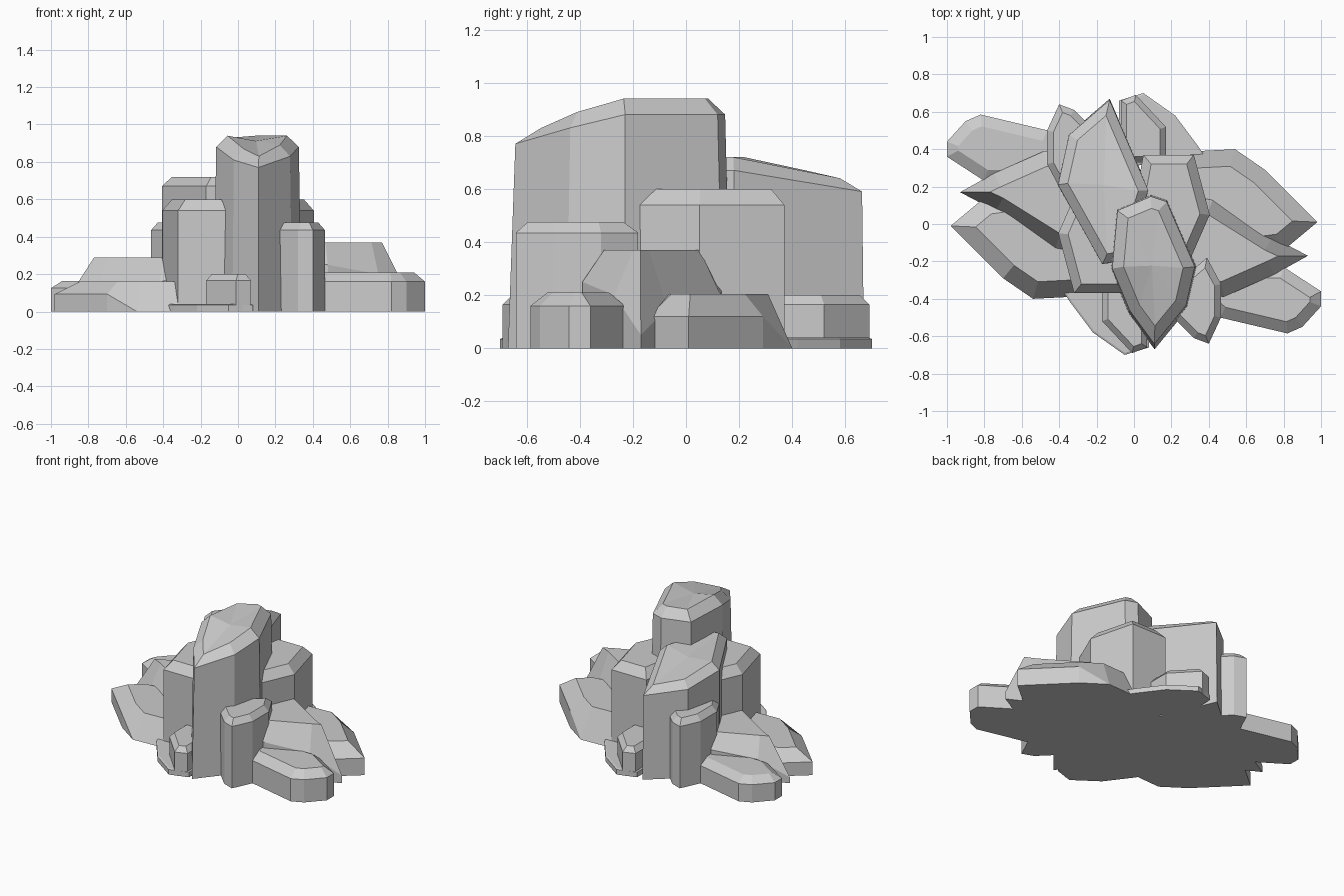
import bpy, bmesh
from mathutils import Vector

if "Cube" in bpy.data.objects:
    bpy.data.objects.remove(bpy.data.objects["Cube"])


def inset_ring(pts, d):
    """Move each corner of a counter-clockwise outline inward by d."""
    out = []
    for i, p in enumerate(pts):
        a = (p - pts[i - 1]).normalized()
        b = (pts[(i + 1) % len(pts)] - p).normalized()
        n1, n2 = Vector((-a.y, a.x)), Vector((-b.y, b.x))
        m = (n1 + n2).normalized()
        out.append(p + m * d * min(2.0, 1 / max(0.2, m.dot(n1))))
    return out


def rock(name, outline, inset, rise=None, top=None, taper=1.0, turn=False, zs=1.0):
    """Prism with a chamfered top; outline points are (x, y, rim height)."""
    s = -1 if turn else 1
    pts = [Vector((x * s, y * s)) for x, y, _ in outline]
    rim = [z * zs for _, _, z in outline]
    area = sum(pts[i - 1].cross(pts[i]) for i in range(len(pts)))
    if area < 0:
        pts.reverse()
        rim.reverse()
    c = sum(pts, Vector((0, 0))) / len(pts)
    mid = [c + (p - c) * taper for p in pts]
    cap = inset_ring(mid, inset)
    tops = [top * zs if top else z + rise * zs for z in rim]
    rings = [(pts, [0] * len(pts)), (mid, rim), (cap, tops)]
    bm = bmesh.new()
    vs = [[bm.verts.new((p.x, p.y, z)) for p, z in zip(*r)] for r in rings]
    n = len(pts)
    bm.faces.new(vs[0][::-1])
    for lo, hi in zip(vs, vs[1:]):
        for i in range(n):
            j = (i + 1) % n
            bm.faces.new((lo[i], lo[j], hi[j], hi[i]))
    lid = bm.faces.new(vs[-1])
    if max(tops) - min(tops) > 0.01:
        bmesh.ops.poke(bm, faces=[lid])
    bmesh.ops.remove_doubles(bm, verts=bm.verts, dist=0.0005)
    bmesh.ops.recalc_face_normals(bm, faces=bm.faces)
    me = bpy.data.meshes.new(name)
    bm.to_mesh(me)
    bm.free()
    bpy.context.collection.objects.link(bpy.data.objects.new(name, me))


def flat(points, z):
    return [(x, y, z) for x, y in points]


# Tall central rock and its lower partner behind
rock("tall_rock", [(-.10, .09, .87), (.09, .17, .88), (.18, .14, .88), (.34, -.23, .88),
                   (.29, -.45, .83), (.11, -.67, .77), (-.03, -.48, .81), (-.13, -.24, .88)],
     .06, rise=.06, taper=.94)
rock("back_tall_rock", [(-.13, .67, .59), (-.35, .48, .62), (-.41, .21, .67),
                        (-.17, -.22, .67), (-.04, -.2, .67), (.08, .18, .67)],
     .05, rise=.05, taper=.985)

# Rocks that repeat turned half way round; the low ones are flatter on the left
shoulder = flat([(.05, .37), (.32, .37), (.405, .05), (.30, -.19), (.1, -.19), (0, .1)], .54)
pillar = flat([(.39, -.18), (.465, -.32), (.465, -.5), (.40, -.64), (.32, -.61),
               (.21, -.5), (.25, -.3)], .435)
pebble = flat([(.17, .33), (.17, .52), (.01, .69), (-.07, .66), (-.07, .33)], .165)
plate = flat([(.38, .36), (.34, .42), (.22, .58), (.05, .70), (-.08, .66), (-.08, .3)], .035)
ledge = [(.98, .01, .12), (.80, -.14, .12), (.5, -.18, .12), (.15, -.1, .12),
         (.15, .38, 0), (.54, .40, 0), (.70, .29, .12)]
wedge = [(.93, -.17, .05), (.75, -.27, .2), (.48, -.39, .25), (.2, -.36, .3),
         (.2, .15, .3), (.42, .13, .2), (.74, -.07, .15)]
slab = flat([(.8, -.23), (1, -.36), (1, -.44), (.9, -.55), (.82, -.585), (.46, -.5),
             (.35, -.4), (.45, -.23)], .16)

for side, turn, zs in (("right", False, 1.0), ("left", True, .78)):
    rock(side + "_shoulder_rock", shoulder, .05, top=.6, turn=turn)
    rock(side + "_pillar_rock", pillar, .035, top=.475, turn=turn)
    rock(side + "_pebble", pebble, .03, top=.2, turn=turn)
    rock(side + "_base_plate", plate, .01, top=.04, turn=turn)
    rock(side + "_ledge_rock", ledge, .09, top=.205, turn=turn, zs=zs)
    rock(side + "_wedge_rock", wedge, .08, top=.37, turn=turn, zs=zs)
    rock(side + "_slab_rock", slab, .06, top=.21, turn=turn, zs=zs)
